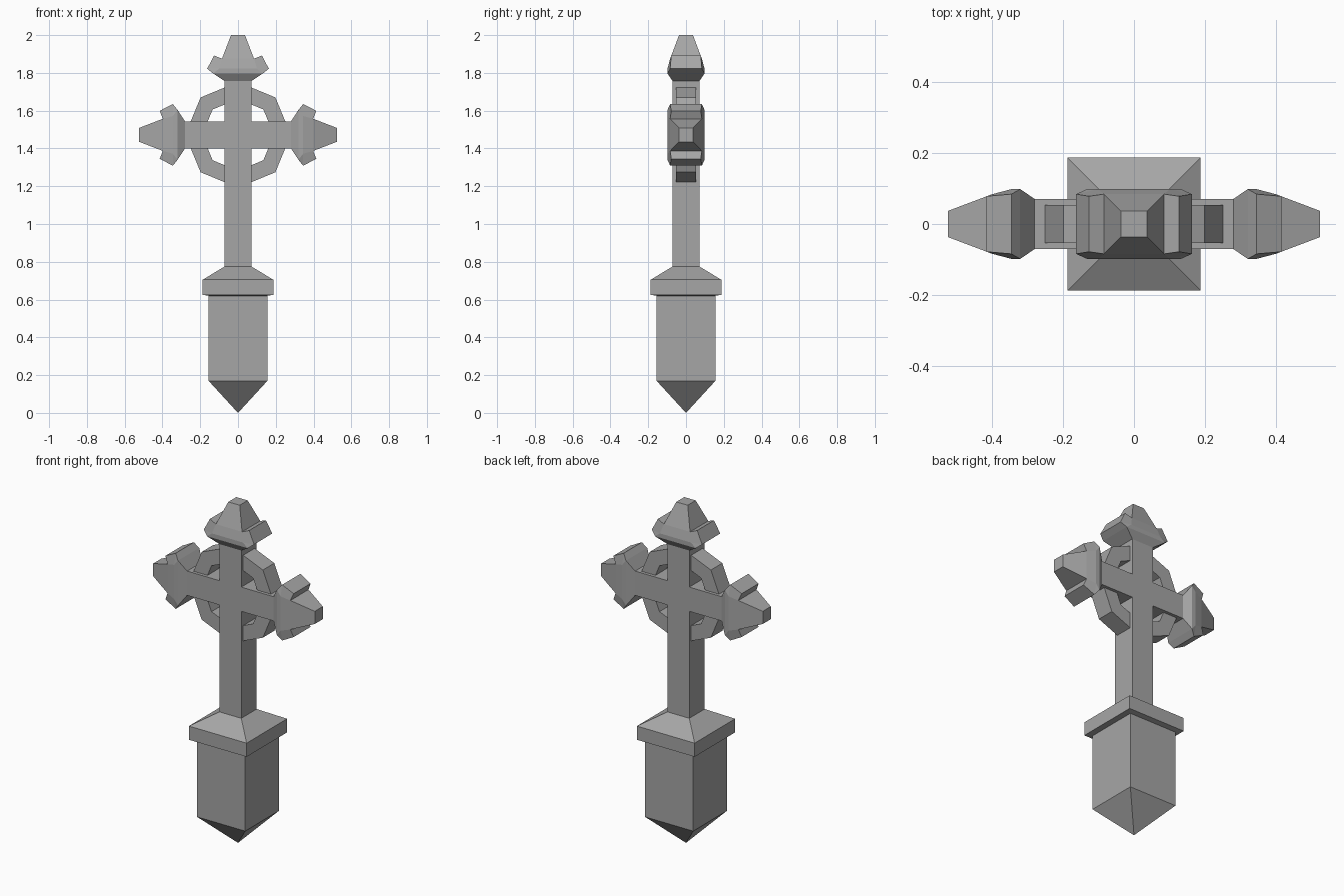
import bpy, bmesh, math
from mathutils import Matrix, Vector

cube = bpy.data.objects.get("Cube")
if cube:
    bpy.data.objects.remove(cube, do_unlink=True)

stone = bpy.data.materials.new("grey_stone")
stone.use_nodes = True
GREY = (0.38, 0.38, 0.38, 1)
stone.diffuse_color = GREY
stone.node_tree.nodes["Principled BSDF"].inputs["Base Color"].default_value = GREY

HALF = 0.071      # half thickness of shaft and arms
CENTRE = 1.472    # height of the crossing
ARM = 0.28        # where the arm ends and its finial starts
SHAFT_TOP = 1.757


def finish(name, bm, matrix=None):
    bmesh.ops.remove_doubles(bm, verts=bm.verts, dist=0.0001)
    if matrix:
        bm.transform(matrix)
    bmesh.ops.recalc_face_normals(bm, faces=bm.faces)
    mesh = bpy.data.meshes.new(name)
    bm.to_mesh(mesh)
    bm.free()
    mesh.materials.append(stone)
    obj = bpy.data.objects.new(name, mesh)
    bpy.context.collection.objects.link(obj)
    return obj


def square_loft(name, rings, matrix=None):
    """Stack of square sections given as (height, half width)."""
    bm = bmesh.new()
    loops = [[bm.verts.new((sx * h, sy * h, z))
              for sx, sy in ((-1, -1), (1, -1), (1, 1), (-1, 1))] for z, h in rings]
    for a, b in zip(loops, loops[1:]):
        for i in range(4):
            j = (i + 1) % 4
            if rings[0][1] == 0 and a is loops[0]:
                bm.faces.new((a[0], b[j], b[i]))
            else:
                bm.faces.new((a[i], a[j], b[j], b[i]))
    if rings[0][1] > 0:
        bm.faces.new(loops[0])
    else:
        bmesh.ops.delete(bm, geom=loops[0][1:], context='VERTS')
    bm.faces.new(loops[-1])
    return finish(name, bm, matrix)


def finial(name, matrix):
    """Flared, tapering end with a lobe on each side; grows along +z."""
    # (sideways, along, depth)
    pts = [(HALF, 0, HALF), (0.132, 0.04, 0.098), (0.163, 0.065, 0.084),
           (0.127, 0.135, 0.078), (0.085, 0.118, 0.084), (0.037, 0.243, 0.037),
           (0.10, 0.065, 0.098)]
    bm = bmesh.new()
    v = {(i, s, d): bm.verts.new((s * w, d * t, u))
         for i, (w, u, t) in enumerate(pts) for s in (-1, 1) for d in (-1, 1)}
    for d in (-1, 1):
        # Central faces, then the two lobes
        for a, b in ((0, 1), (1, 6), (6, 4), (4, 5)):
            bm.faces.new((v[a, -1, d], v[a, 1, d], v[b, 1, d], v[b, -1, d]))
        for s in (-1, 1):
            bm.faces.new([v[i, s, d] for i in (1, 2, 6)])
            bm.faces.new([v[i, s, d] for i in (2, 3, 4, 6)])
    for s in (-1, 1):
        for i in range(5):
            bm.faces.new((v[i, s, -1], v[i, s, 1], v[i + 1, s, 1], v[i + 1, s, -1]))
    for i in (0, 5):
        bm.faces.new((v[i, -1, -1], v[i, 1, -1], v[i, 1, 1], v[i, -1, 1]))
    return finish(name, bm, matrix)


# Pointed plinth with its overhanging sloped cap
square_loft("plinth", [(0, 0), (0.17, 0.156), (0.62, 0.156), (0.625, 0.187),
                       (0.705, 0.187), (0.775, HALF)])

# Upright shaft and its top finial
square_loft("shaft", [(0.775, HALF), (SHAFT_TOP, HALF)])
finial("top_finial", Matrix.Translation((0, 0, SHAFT_TOP)))

# Side arms with finials
for side, s in (("left", 1), ("right", -1)):
    turn = Matrix.Translation((0, 0, CENTRE)) @ Matrix.Rotation(s * math.pi / 2, 4, 'Y')
    square_loft(side + "_arm", [(HALF, HALF), (ARM, HALF)], turn)
    finial(side + "_finial", turn @ Matrix.Translation((0, 0, ARM)))

# Eight-sided ring around the crossing
bm = bmesh.new()
sections = []
for k in range(8):
    a = k * math.pi / 4
    out = Vector((math.cos(a), 0, math.sin(a)))
    sections.append([bm.verts.new(out * r + Vector((0, y, CENTRE)))
                     for r, y in ((0.28, -0.053), (0.28, 0.053), (0.19, 0.053), (0.19, -0.053))])
for k in range(8):
    a, b = sections[k], sections[(k + 1) % 8]
    for i in range(4):
        j = (i + 1) % 4
        bm.faces.new((a[i], a[j], b[j], b[i]))
finish("ring", bm)
